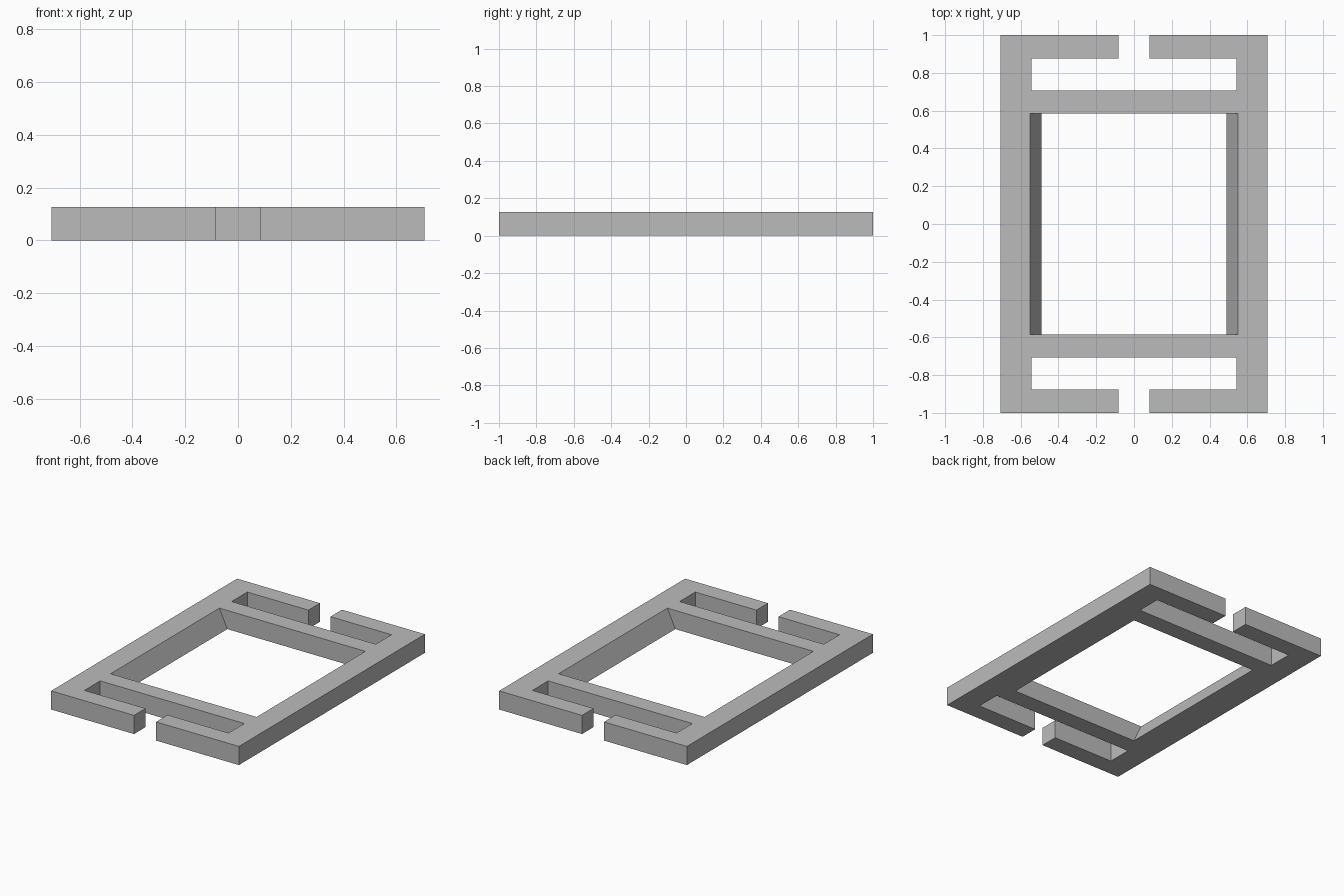
import bpy
import bmesh

cube = bpy.data.objects.get("Cube")
if cube:
    bpy.data.objects.remove(cube, do_unlink=True)

HEIGHT = 0.127
MARGIN = 0.05

grey = bpy.data.materials.new("plain grey")
grey.use_nodes = True
colour = (0.5, 0.5, 0.5, 1)
grey.diffuse_color = colour
grey.node_tree.nodes["Principled BSDF"].inputs["Base Color"].default_value = colour


def block(name, y0, y1, z0, z1, low, high):
    """Box whose half width runs from low at z0 to high at z1."""
    bm = bmesh.new()
    profile = [(-low, z0), (low, z0), (high, z1), (-high, z1)]
    face = bm.faces.new([bm.verts.new((x, y0, z)) for x, z in profile])
    ext = bmesh.ops.extrude_face_region(bm, geom=[face])
    moved = [v for v in ext["geom"] if isinstance(v, bmesh.types.BMVert)]
    bmesh.ops.translate(bm, verts=moved, vec=(0, y1 - y0, 0))
    bmesh.ops.recalc_face_normals(bm, faces=bm.faces)
    mesh = bpy.data.meshes.new(name)
    bm.to_mesh(mesh)
    bm.free()
    mesh.materials.append(grey)
    obj = bpy.data.objects.new(name, mesh)
    bpy.context.collection.objects.link(obj)
    return obj


frame = block("buckle_frame", -1, 1, 0, HEIGHT, 0.707, 0.707)

# Central window with sloping side walls, cutter extended past both faces
slope = 0.06 / HEIGHT * MARGIN
cutters = [block("window_cutter", -0.585, 0.585, -MARGIN, HEIGHT + MARGIN,
                 0.49 - slope, 0.55 + slope)]

# Strap slot and its opening at each end
for side in (-1, 1):
    for name, inner, outer, half in (("slot_cutter", 0.707, 0.876, 0.543),
                                     ("opening_cutter", 0.8, 1.1, 0.083)):
        y0, y1 = sorted((side * inner, side * outer))
        cutters.append(block(name, y0, y1, -MARGIN, HEIGHT + MARGIN, half, half))

for cutter in cutters:
    cutter.hide_render = True
    mod = frame.modifiers.new(cutter.name, "BOOLEAN")
    mod.operation = "DIFFERENCE"
    mod.solver = "EXACT"
    mod.object = cutter

# Bake the cuts and drop the cutters
bpy.context.view_layer.update()
graph = bpy.context.evaluated_depsgraph_get()
frame_mesh = bpy.data.meshes.new_from_object(frame.evaluated_get(graph))
frame.modifiers.clear()
frame.data = frame_mesh
for cutter in cutters:
    bpy.data.objects.remove(cutter, do_unlink=True)
